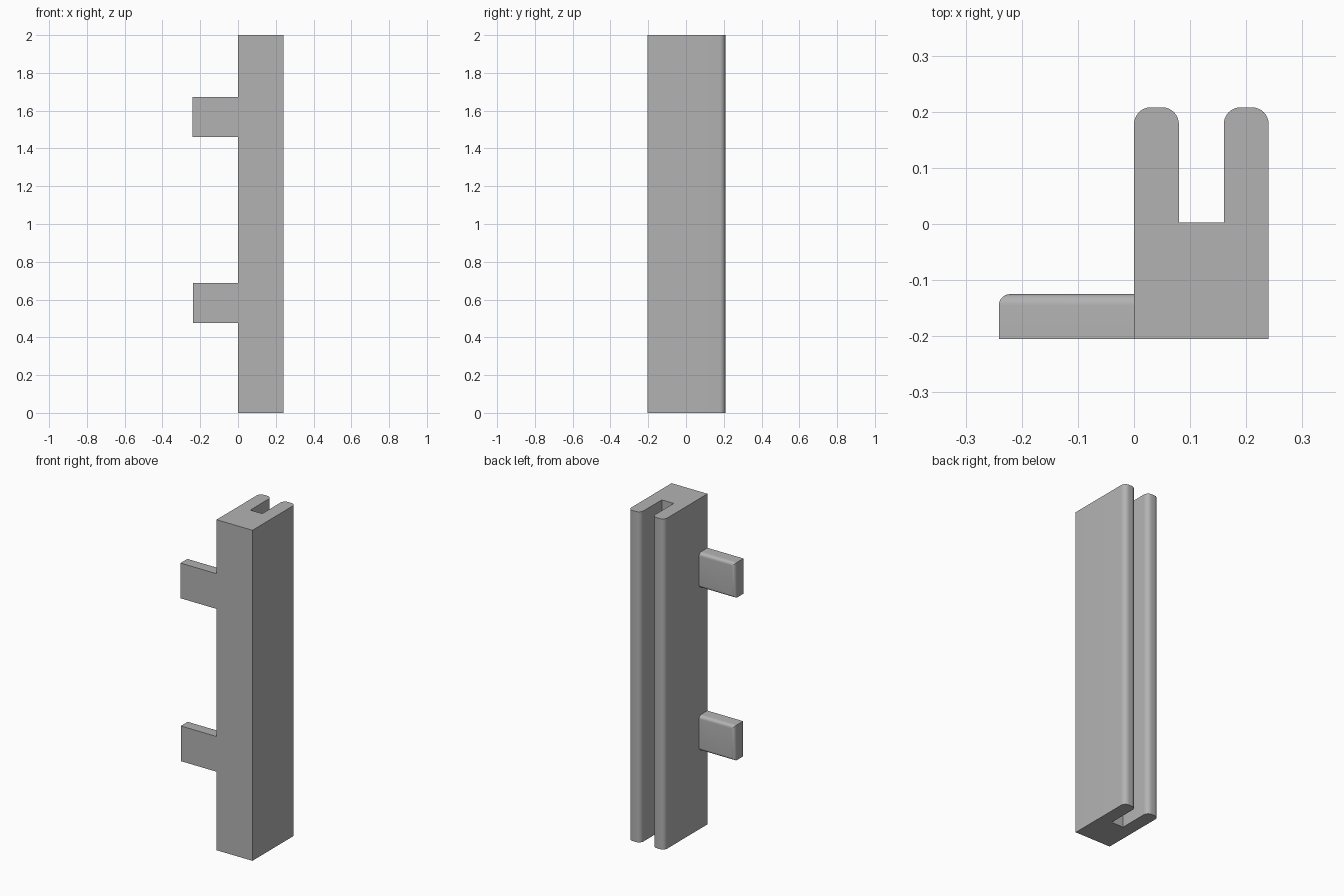
import bpy, bmesh, math

cube = bpy.data.objects.get("Cube")
if cube:
    bpy.data.objects.remove(cube, do_unlink=True)

grey = bpy.data.materials.new("plain grey")
grey.use_nodes = True
colour = (0.45, 0.45, 0.45, 1)
grey.diffuse_color = colour
grey.node_tree.nodes["Principled BSDF"].inputs["Base Color"].default_value = colour


def finish(bm, name):
    """Turn a bmesh into a smooth-shaded object with sharp edges kept."""
    bmesh.ops.recalc_face_normals(bm, faces=bm.faces)
    mesh = bpy.data.meshes.new(name)
    bm.to_mesh(mesh)
    bm.free()
    mesh.materials.append(grey)
    obj = bpy.data.objects.new(name, mesh)
    bpy.context.collection.objects.link(obj)
    bpy.ops.object.select_all(action='DESELECT')
    obj.select_set(True)
    bpy.context.view_layer.objects.active = obj
    bpy.ops.object.shade_smooth_by_angle(angle=math.radians(30))
    return obj


def round_edges(bm, edges, radius):
    bmesh.ops.bevel(bm, geom=edges, offset=radius, segments=8,
                    profile=0.5, affect='EDGES', clamp_overlap=True)


# Slotted post: a U-shaped section extruded upwards
FRONT, BACK, SLOT = -0.205, 0.208, 0.003
section = [(0, FRONT), (0.24, FRONT), (0.24, BACK), (0.16, BACK),
           (0.16, SLOT), (0.08, SLOT), (0.08, BACK), (0, BACK)]
bm = bmesh.new()
base = bm.faces.new([bm.verts.new((x, y, 0)) for x, y in section])
top = bmesh.ops.extrude_face_region(bm, geom=[base])
bmesh.ops.translate(bm, vec=(0, 0, 2),
                    verts=[v for v in top["geom"] if isinstance(v, bmesh.types.BMVert)])
# Rounded tips along both prongs
tips = [e for e in bm.edges
        if all(v.co.y > BACK - 0.001 for v in e.verts)
        and abs(e.verts[0].co.z - e.verts[1].co.z) > 1]
round_edges(bm, tips, 0.03)
finish(bm, "slotted_post")


# Side tabs, rounded round the back face except where they meet the post
def tab(name, left, bottom, height):
    depth = 0.08
    bm = bmesh.new()
    bmesh.ops.create_cube(bm, size=1)
    for v in bm.verts:
        v.co.x = left if v.co.x < 0 else 0
        v.co.y = FRONT + (depth if v.co.y > 0 else 0)
        v.co.z = bottom + (height if v.co.z > 0 else 0)
    rim = [e for e in bm.edges
           if all(v.co.y > FRONT + 0.01 for v in e.verts)
           and any(v.co.x < -0.1 for v in e.verts)]
    round_edges(bm, rim, 0.02)
    finish(bm, name)


tab("lower_tab", -0.239, 0.475, 0.213)
tab("upper_tab", -0.241, 1.46, 0.213)
